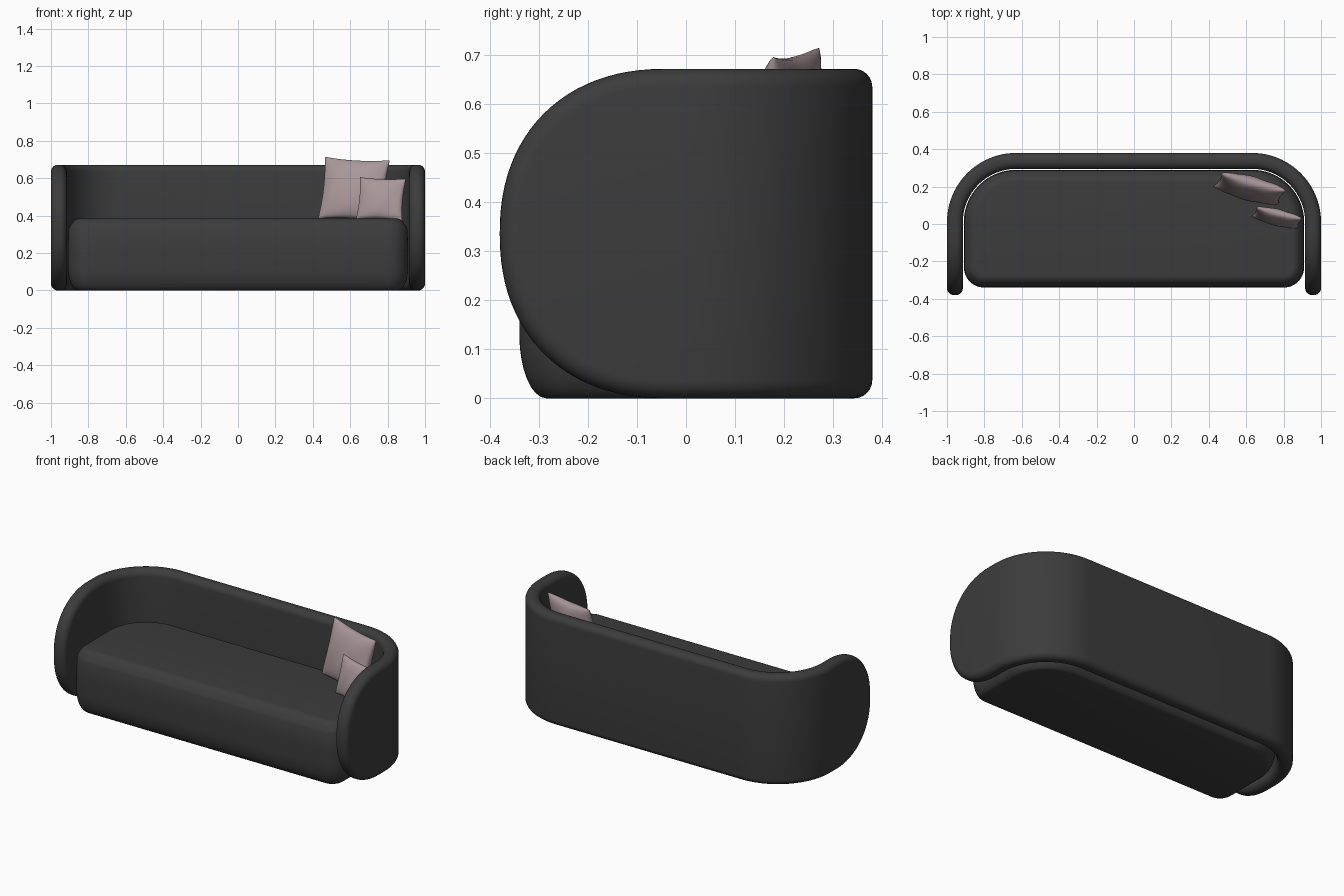
import bpy, bmesh
from math import sin, cos, pi, radians

if "Cube" in bpy.data.objects:
    bpy.data.objects.remove(bpy.data.objects["Cube"])


def material(name, rgb):
    m = bpy.data.materials.new(name)
    m.diffuse_color = (*rgb, 1)
    m.use_nodes = True
    m.node_tree.nodes["Principled BSDF"].inputs["Base Color"].default_value = m.diffuse_color
    return m


DARK = material("charcoal fabric", (0.045, 0.045, 0.045))
PINK = material("dusty pink fabric", (0.40, 0.31, 0.32))


def finish(bm, name, mat, angle=50):
    bmesh.ops.remove_doubles(bm, verts=bm.verts, dist=1e-5)
    bmesh.ops.recalc_face_normals(bm, faces=bm.faces)
    me = bpy.data.meshes.new(name)
    bm.to_mesh(me)
    bm.free()
    ob = bpy.data.objects.new(name, me)
    bpy.context.collection.objects.link(ob)
    me.materials.append(mat)
    bpy.ops.object.select_all(action='DESELECT')
    ob.select_set(True)
    bpy.context.view_layer.objects.active = ob
    bpy.ops.object.shade_smooth_by_angle(angle=radians(angle))
    return ob


def bridge(bm, a, b):
    n = len(a)
    for i in range(n):
        j = (i + 1) % n
        vs = list(dict.fromkeys((a[i], a[j], b[j], b[i])))
        bm.faces.new(vs)


# Wrap-around back and arms: an upright panel with round ends, bent into a U
HALF_T, ROUND, HALF_H, TIP = 0.0425, 0.037, 0.336, 0.34
CX, CY, R = 0.63, 0.01, 0.3275


def wall_columns(inset, off):
    """(x, y, half height) from the right tip round to the left tip"""
    cols = []
    for i in range(25):
        t = pi / 2 * i / 24
        cols.append((CX + R + off, -0.04 - (TIP - inset) * cos(t) ** 0.9,
                     (HALF_H - inset) * sin(t) ** 0.9))
    for i in range(25):
        t = pi / 2 * i / 24
        cols.append((CX + (R + off) * cos(t), CY + (R + off) * sin(t), HALF_H - inset))
    return cols + [(-x, y, h) for x, y, h in reversed(cols)]


bm = bmesh.new()
rings = []
steps = [(ROUND * (1 - cos(a)), ROUND * sin(a) + (HALF_T - ROUND) * s)
         for s, angs in ((-1, range(-6, 1)), (1, range(0, 7)))
         for a in [pi / 2 * k / 6 for k in angs]]
for inset, off in steps:
    cols = wall_columns(inset, off)
    top = [bm.verts.new((x, y, HALF_H + h)) for x, y, h in cols]
    bot = [bm.verts.new((x, y, HALF_H - h)) for x, y, h in cols]
    rings.append((top, bot))
for (t0, b0), (t1, b1) in zip(rings, rings[1:]):
    bridge(bm, t0 + b0[::-1], t1 + b1[::-1])
for top, bot in (rings[0], rings[-1]):
    for i in range(len(top) - 1):
        bm.faces.new((top[i], top[i + 1], bot[i + 1], bot[i]))
finish(bm, "back_and_arms", DARK)


# Seat block: rounded plan outline lofted through a soft vertical profile
def seat_outline(d):
    pts = []
    for cx, cy, r, a0 in ((1, 1, 0.28, 0), (-1, 1, 0.28, 90), (-1, -1, 0.11, 180), (1, -1, 0.11, 270)):
        x = cx * (0.91 - r)
        y = 0.29 - r if cy > 0 else -0.34 + r
        for i in range(15):
            a = radians(a0 + 90 * i / 14)
            pts.append((x + (r - d) * cos(a), y + (r - d) * sin(a)))
    return pts


profile = []
for i in range(9):
    a = pi / 2 * i / 8
    profile.append((0.055 * (1 - sin(a)), 0.13 * (1 - cos(a))))
profile.append((0.0, 0.22))
for i in range(1, 9):
    a = pi / 2 * i / 8
    profile.append((0.010 * min(1, i / 3) + 0.055 * (1 - cos(a)), 0.315 + 0.07 * sin(a)))
bm = bmesh.new()
loops = [[bm.verts.new((x, y, z)) for x, y in seat_outline(d)] for d, z in profile]
for a, b in zip(loops, loops[1:]):
    bridge(bm, a, b)
bm.faces.new(loops[0])
bm.faces.new(loops[-1])
finish(bm, "seat", DARK)


# Scatter cushions: two puffed sheets meeting at a pinched seam
def cushion(name, w, h, t, loc, rot):
    bm = bmesh.new()
    n = 24
    for side in (-1, 1):
        g = []
        for i in range(n + 1):
            u = -cos(pi * i / n)
            row = []
            for j in range(n + 1):
                v = -cos(pi * j / n)
                puff = max(0, (1 - u * u) * (1 - v * v)) ** 0.42
                fold = 1 + 0.05 * sin(7 * u + 3 * v * side)
                row.append(bm.verts.new((w / 2 * u * (1 - 0.07 * (1 - v * v)),
                                         side * t / 2 * puff * fold,
                                         h / 2 * v * (1 - 0.07 * (1 - u * u)))))
            g.append(row)
        for i in range(n):
            for j in range(n):
                bm.faces.new((g[i][j], g[i + 1][j], g[i + 1][j + 1], g[i][j + 1]))
    ob = finish(bm, name, PINK, 70)
    ob.location = loc
    ob.rotation_euler = [radians(a) for a in rot]


cushion("large_cushion", 0.36, 0.34, 0.11, (0.62, 0.19, 0.54), (-13, 3, -15))
cushion("small_cushion", 0.255, 0.23, 0.075, (0.765, 0.035, 0.49), (-13, 2, -14))
